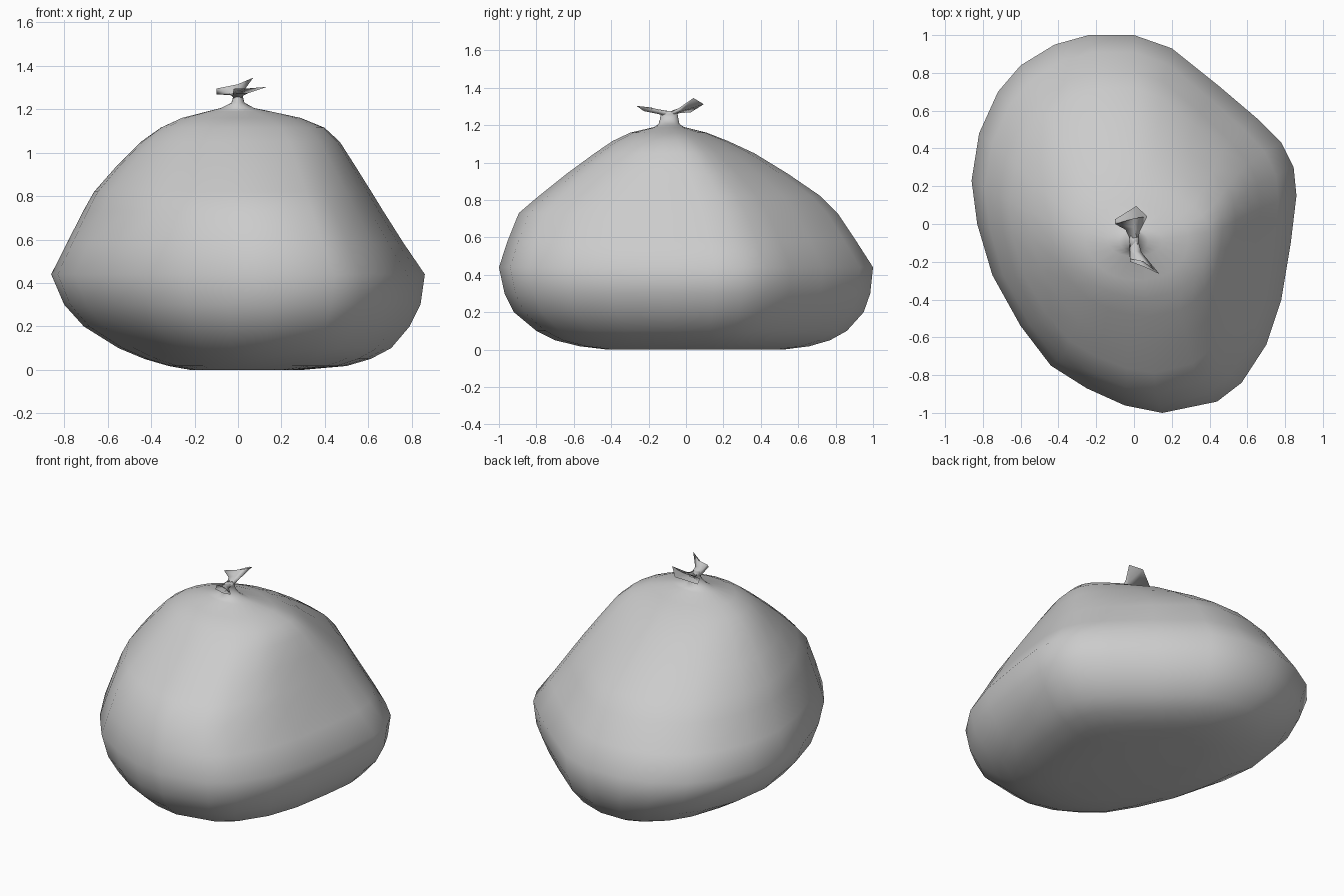
import bpy, bmesh
from math import atan2, cos, sin, hypot


def lerp(a, b, t):
    return a + (b - a) * t


def make_object(name, rings, cap_start=False, cap_end=False):
    """Skin a list of equal-length closed rings."""
    bm = bmesh.new()
    vr = [[bm.verts.new(p) for p in r] for r in rings]
    n = len(vr[0])
    for a, b in zip(vr, vr[1:]):
        for i in range(n):
            j = (i + 1) % n
            bm.faces.new((a[i], a[j], b[j], b[i]))
    if cap_start:
        bm.faces.new(vr[0][::-1])
    if cap_end:
        bm.faces.new(vr[-1])
    bmesh.ops.recalc_face_normals(bm, faces=bm.faces)
    for f in bm.faces:
        f.smooth = True
    me = bpy.data.meshes.new(name)
    bm.to_mesh(me)
    bm.free()
    ob = bpy.data.objects.new(name, me)
    bpy.context.collection.objects.link(ob)
    return ob


# Widest outline of the sack, seen from above
outline = [
    (.86, .15), (.845, .3), (.78, .43), (.65, .56), (.45, .73), (.2, .93), (0, 1),
    (-.24, 1), (-.42, .95), (-.6, .84), (-.72, .7), (-.82, .48), (-.86, .23),
    (-.83, 0), (-.75, -.27), (-.6, -.54), (-.44, -.75), (-.25, -.87), (-.05, -.96),
    (.15, -1), (.44, -.94), (.57, -.84), (.7, -.64), (.78, -.4), (.83, -.1)]

# Height, left, right, front, back extents, roundness (blend to ellipse)
levels = [
    (0.0, -.22, .30, -.42, .52, 0),
    (.018, -.32, .50, -.57, .66, 0),
    (.05, -.43, .61, -.70, .77, 0),
    (.10, -.55, .705, -.80, .86, 0),
    (.20, -.71, .79, -.92, .95, 0),
    (.30, -.80, .84, -.97, .985, 0),
    (.44, -.86, .86, -1.0, 1.0, 0),
    (.58, -.79, .765, -.955, .91, .05),
    (.73, -.715, .67, -.895, .81, .1),
    (.82, -.665, .615, -.79, .72, .15),
    (.94, -.56, .54, -.64, .545, .2),
    (1.05, -.45, .47, -.49, .365, .3),
    (1.115, -.36, .40, -.395, .225, .5),
    (1.16, -.26, .29, -.30, .11, .7),
    (1.19, -.14, .15, -.17, -.01, 1),
    (1.205, -.08, .075, -.147, -.035, 1),
    (1.23, -.03, .03, -.14, -.04, 1),
    (1.26, -.022, .022, -.135, -.045, 1),
    (1.275, -.025, .025, -.125, -.05, 1)]

rings = []
for z, x0, x1, y0, y1, rnd in levels:
    cy = -.09 * min(1, max(0, (z - .44) / .6))      # centre drifts to the neck
    ring = []
    for px, py in outline:
        u, v = px / .86, py
        d = hypot(u, v)
        u, v = lerp(u, u / d, rnd), lerp(v, v / d, rnd)
        x = u * (x1 if u > 0 else -x0)
        y = cy + v * ((y1 - cy) if v > 0 else (cy - y0))
        ring.append((x, y, z))
    rings.append(ring)
make_object("sack_body", rings, True, True)

# Two flared, hollow flaps of the tied knot
make_object("knot_flap_back", [
    [(.022, -.09, 1.265), (.012, -.07, 1.28), (-.022, -.08, 1.27), (-.015, -.08, 1.25), (.015, -.08, 1.25)],
    [(.03, -.04, 1.29), (.0, -.02, 1.295), (-.045, -.03, 1.275), (-.035, -.03, 1.265), (.02, -.025, 1.275)],
    [(.07, .04, 1.345), (.0, .03, 1.315), (-.1, .0, 1.295), (-.1, .025, 1.268), (.012, .095, 1.312)]])
make_object("knot_flap_front", [
    [(.022, -.09, 1.265), (.012, -.10, 1.245), (-.022, -.10, 1.245), (-.015, -.09, 1.27), (.01, -.09, 1.275)],
    [(.04, -.15, 1.278), (.02, -.15, 1.26), (-.025, -.15, 1.262), (-.02, -.145, 1.28), (.01, -.145, 1.284)],
    [(.135, -.265, 1.303), (.05, -.225, 1.275), (-.02, -.2, 1.273), (-.02, -.185, 1.294), (.05, -.2, 1.296)]])
